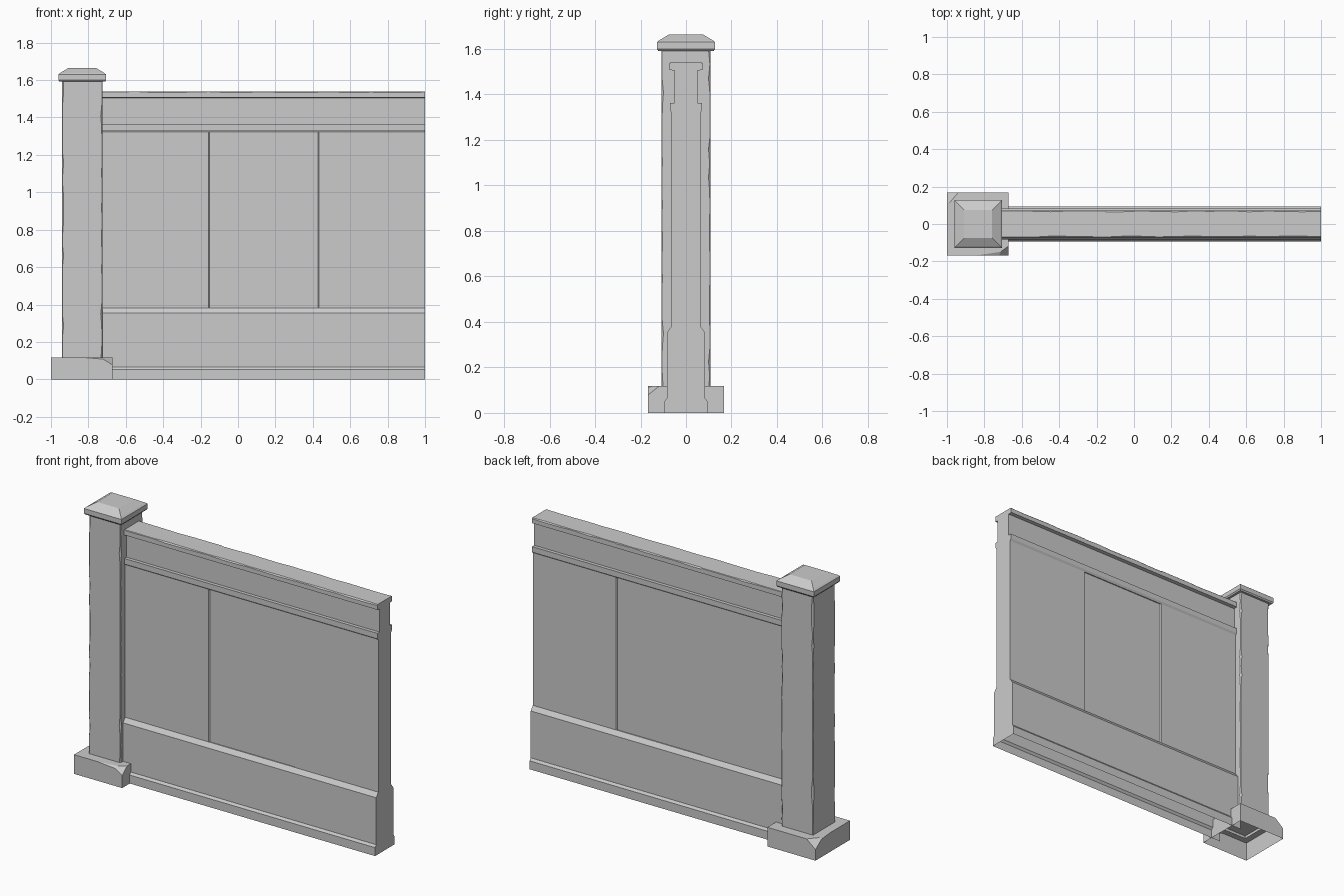
import bpy, bmesh, random
from mathutils import Vector

if "Cube" in bpy.data.objects:
    bpy.data.objects.remove(bpy.data.objects["Cube"])

random.seed(4)
PX = -0.833  # post centre


def finish(bm, name):
    bmesh.ops.remove_doubles(bm, verts=bm.verts, dist=1e-5)
    bmesh.ops.recalc_face_normals(bm, faces=bm.faces)
    me = bpy.data.meshes.new(name)
    bm.to_mesh(me)
    bm.free()
    ob = bpy.data.objects.new(name, me)
    bpy.context.collection.objects.link(ob)
    return ob


def loft(name, rings, closed=True, cap_start=False, cap_end=False):
    """Skin a list of point rings with equal point counts."""
    bm = bmesh.new()
    vs = [[bm.verts.new(p) for p in r] for r in rings]
    n = len(rings[0])
    for a, b in zip(vs, vs[1:]):
        for i in range(n if closed else n - 1):
            j = (i + 1) % n
            bm.faces.new((a[i], a[j], b[j], b[i]))
    if cap_start:
        bm.faces.new(vs[0])
    if cap_end:
        bm.faces.new(vs[-1])
    return finish(bm, name)


def square(h, z, hy=None, cx=PX):
    hy = hy or h
    return [(cx + sx * h, sy * hy, z) for sx, sy in ((-1, -1), (1, -1), (1, 1), (-1, 1))]


# Wall: one profile swept along x, with worn top edges and a sunken middle panel
def wall_section(x, recess):
    def half():
        c = random.uniform(0.001, 0.008)
        return [(0.094, 0), (0.094, 0.052), (0.083, 0.066), (0.083, 0.355),
                (0.063, 0.382), (0.063 - recess, 0.382), (0.063 - recess, 1.32),
                (0.063, 1.32), (0.071, 1.332), (0.071, 1.363), (0.05, 1.363),
                (0.05, 1.505), (0.072, 1.508), (0.072, 1.54 - c), (0.072 - c, 1.54)]
    front = [(x, -y, z) for y, z in half()]
    back = [(x, y, z) for y, z in half()]
    return front + back[::-1]


panel = (-0.155, 0.43)
stations = [(panel[0] - 0.003, 0), (panel[0] + 0.003, 0.006),
            (panel[1] - 0.003, 0.006), (panel[1] + 0.003, 0)]
for i in range(19):
    x = -0.735 + 1.735 * i / 18
    if all(abs(x - p) > 0.02 for p in panel):
        stations.append((x, 0.006 if panel[0] < x < panel[1] else 0))
loft("wall", [wall_section(x, r) for x, r in sorted(stations)], closed=False, cap_end=True)


# Post: square shaft with chipped corner edges
def post_ring(z):
    pts, h = [], 0.108
    for sx, sy in ((-1, -1), (1, -1), (1, 1), (-1, 1)):
        c = random.choice((0.002, 0.003, 0.004, 0.009))
        a = (PX + sx * (h - c), sy * h, z)
        b = (PX + sx * h, sy * (h - c), z)
        pts += [b, a] if sx * sy > 0 else [a, b]
    # keep the corner points in walking order around the ring
    for k in (0, 4):
        pts[k], pts[k + 1] = pts[k], pts[k + 1]
    return pts


loft("post", [post_ring(0.1 + 1.495 * i / 24) for i in range(25)])

# Post cap: slab with bevelled top
loft("post_cap", [square(0.1, 1.592), square(0.122, 1.592), square(0.128, 1.6),
                  square(0.128, 1.63), square(0.118, 1.638), square(0.075, 1.664)],
     cap_start=True, cap_end=True)

# Post base: open-bottomed plinth with broken corners
bm = bmesh.new()
BX, HX, HY, H = -0.836, 0.164, 0.168, 0.118
lo = [bm.verts.new(p) for p in square(HX, 0, HY, BX)]
hi = [bm.verts.new(p) for p in square(HX, H, HY, BX)]
for i in range(4):
    j = (i + 1) % 4
    bm.faces.new((lo[i], lo[j], hi[j], hi[i]))
bm.faces.new(hi)
for sx, sy, dx, dy, dz in ((1, -1, 0.065, 0.05, 0.04), (1, -1, 0.17, 0.025, 0.014),
                           (-1, 1, 0.06, 0.07, 0.05), (-1, 1, 0.02, 0.15, 0.012)):
    corner = Vector((BX + sx * HX, sy * HY, H))
    cut = bmesh.ops.bisect_plane(
        bm, geom=bm.verts[:] + bm.edges[:] + bm.faces[:],
        plane_co=corner - Vector((sx * dx, 0, 0)),
        plane_no=Vector((sx / dx, sy / dy, 1 / dz)).normalized(), clear_outer=True)
    edges = [e for e in cut["geom_cut"] if isinstance(e, bmesh.types.BMEdge)]
    bmesh.ops.holes_fill(bm, edges=edges, sides=0)
finish(bm, "post_base")
